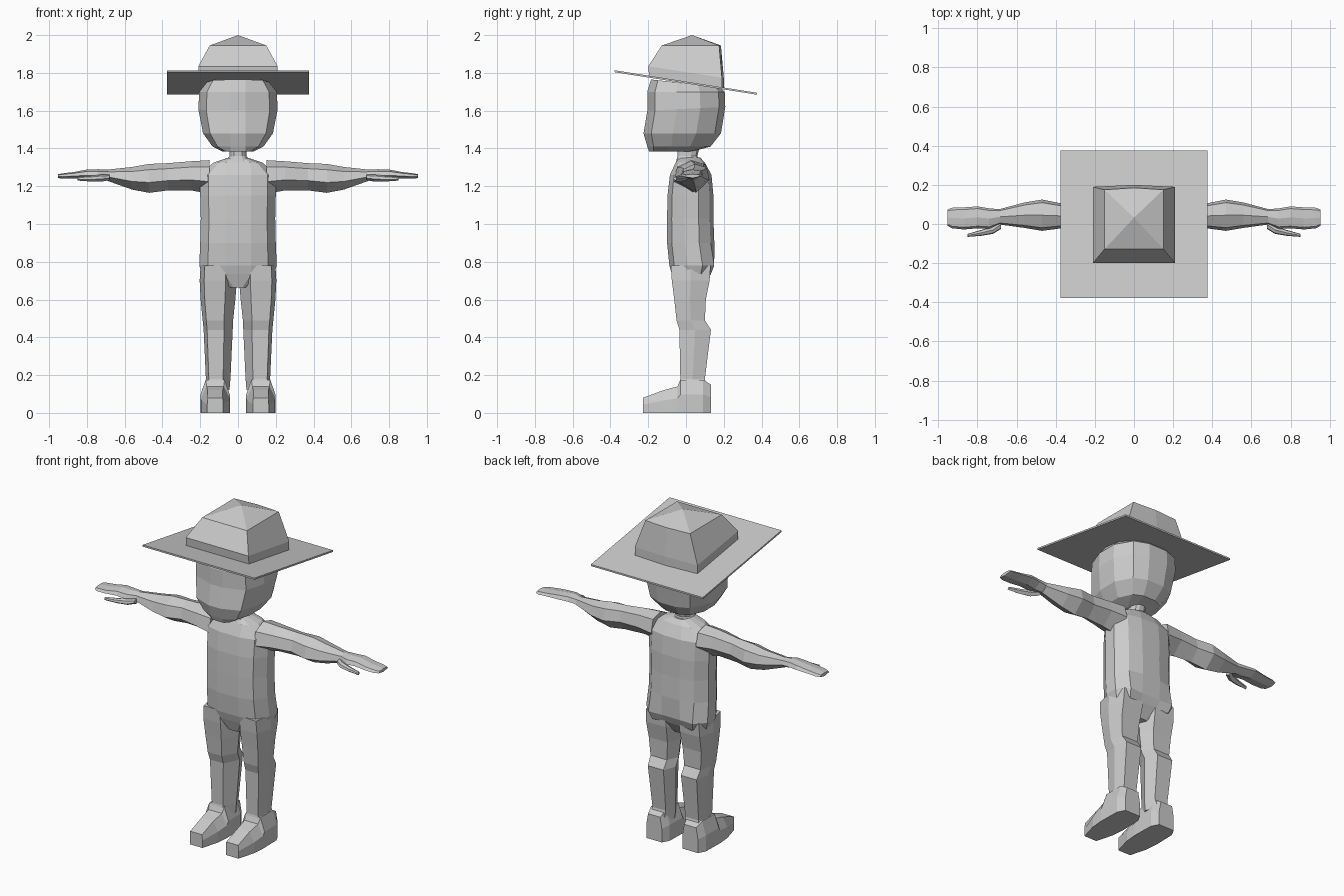
import bpy, bmesh
from mathutils import Vector

grey = bpy.data.materials.new("light_grey")
grey.diffuse_color = (0.6, 0.6, 0.6, 1)


def loft(name, rings, side=1):
    """Skin a closed tube through rings of points; side=-1 mirrors it in x."""
    bm = bmesh.new()
    loops = [[bm.verts.new((p[0] * side, p[1], p[2])) for p in r] for r in rings]
    n = len(loops[0])
    for a, b in zip(loops, loops[1:]):
        for i in range(n):
            j = (i + 1) % n
            bm.faces.new((a[i], a[j], b[j], b[i]))
    bm.faces.new(loops[0][::-1])
    bm.faces.new(loops[-1])
    bmesh.ops.remove_doubles(bm, verts=bm.verts, dist=0.0005)
    bmesh.ops.recalc_face_normals(bm, faces=bm.faces)
    me = bpy.data.meshes.new(name)
    bm.to_mesh(me)
    bm.free()
    me.materials.append(grey)
    ob = bpy.data.objects.new(name, me)
    bpy.context.collection.objects.link(ob)
    return ob


def body_ring(z, w, yf, yb, strip=0.07, corner=0.78, drop=0.0, cleft=0.0):
    """Twelve-sided body section with a narrow front strip; drop lowers the back."""
    d = yb - yf
    s = min(strip, w * 0.5)
    half = [(s, yf), (w * corner, yf + d * 0.10), (w, yf + d * 0.38),
            (w, yf + d * 0.68), (w * 0.72, yb - d * 0.08), (w * 0.3, yb)]
    pts = half + [(-x, y) for x, y in reversed(half)]
    return [(x, y - (cleft if y == yb else 0), z - drop * (y - yf) / d) for x, y in pts]


# torso with shoulders and seat
torso = [(0.665, 0.05, -0.05, 0.08), (0.735, 0.19, -0.075, 0.15), (0.78, 0.205, -0.088, 0.17),
         (0.90, 0.20, -0.10, 0.15), (1.03, 0.197, -0.10, 0.145), (1.15, 0.20, -0.098, 0.145),
         (1.26, 0.20, -0.085, 0.135), (1.325, 0.13, -0.055, 0.10), (1.352, 0.05, -0.035, 0.075)]
loft("torso", [body_ring(*t, cleft=0.025 if 0.7 < t[0] < 0.8 else 0) for t in torso])

# neck
loft("neck", [body_ring(1.32, 0.07, -0.055, 0.08, 0.03),
              body_ring(1.36, 0.045, -0.045, 0.06, 0.03),
              body_ring(1.42, 0.045, -0.045, 0.075, 0.03)])

# head with flat centre strip
head = [(1.383, 0.08, -0.195, 0.03, 0.0), (1.41, 0.135, -0.205, 0.13, 0.0),
        (1.48, 0.185, -0.225, 0.185, 0.0), (1.60, 0.21, -0.205, 0.208, -0.02),
        (1.70, 0.205, -0.205, 0.205, 0.0), (1.765, 0.165, -0.185, 0.18, 0.04)]
loft("head", [body_ring(z, w, f, b, 0.04, 0.80, d) for z, w, f, b, d in head])

# hat brim: thin tilted square
def tilt(y):
    return 1.75 - 0.158 * y


def square(x, y0, y1, lift):
    return [(sx, y, tilt(y) + lift) for sx, y in ((-x, y0), (x, y0), (x, y1), (-x, y1))]


loft("hat_brim", [square(0.375, -0.378, 0.375, -0.006), square(0.375, -0.378, 0.375, 0.004)])

# hat crown: band, sloped sides and pointed top; the fifth point is the back peak
def crown_ring(x, y0, y1, z0, z1, back):
    return [(-x, y0, z0), (x, y0, z0), (x, y1, z1), (0, back, z1), (-x, y1, z1)]


loft("hat_crown", [crown_ring(0.21, -0.195, 0.19, tilt(-0.195), tilt(0.19), 0.20),
                   crown_ring(0.21, -0.20, 0.19, 1.835, 1.775, 0.20),
                   crown_ring(0.15, -0.128, 0.175, 1.945, 1.945, 0.185),
                   [(0, 0.032, 2.0)] * 5])


def leg_ring(z, x0, x1, yf, yb):
    w, d = x1 - x0, yb - yf
    return [(x0 + w * 0.30, yf, z), (x0 + w * 0.88, yf, z), (x1, yf + d * 0.5, z),
            (x0 + w * 0.88, yb, z), (x0 + w * 0.2, yb, z), (x0, yf + d * 0.55, z)]


def arm_ring(x, y0, y1, z0, z1):
    h, d = z1 - z0, y1 - y0
    return [(x, y0, z0 + h * 0.36), (x, y0 + d * 0.1, z0 + h * 0.80), (x, y0 + d * 0.5, z1),
            (x, y0 + d * 0.9, z0 + h * 0.88), (x, y1, z0 + h * 0.45), (x, y0 + d * 0.55, z0)]


def foot_ring(y, w, top, tw):
    c = 0.121
    return [(c - w, y, 0), (c + w, y, 0), (c + w, y, top * 0.55),
            (c + tw, y, top), (c - tw, y, top), (c - w, y, top * 0.55)]


LEG = [(0.78, 0.012, 0.198, -0.08, 0.13), (0.70, 0.006, 0.203, -0.075, 0.125),
       (0.60, 0.014, 0.198, -0.062, 0.105), (0.49, 0.026, 0.187, -0.05, 0.10),
       (0.44, 0.028, 0.182, -0.035, 0.132), (0.18, 0.04, 0.17, -0.03, 0.10),
       (0.12, 0.045, 0.185, -0.045, 0.115)]
ARM = [(0.15, -0.065, 0.12, 1.16, 1.338), (0.25, -0.05, 0.11, 1.178, 1.332),
       (0.37, -0.022, 0.105, 1.178, 1.322), (0.47, -0.035, 0.125, 1.165, 1.318),
       (0.56, -0.02, 0.11, 1.182, 1.302), (0.69, -0.002, 0.075, 1.228, 1.288)]
HAND = [(0.68, 0.0, 0.075, 1.23, 1.288), (0.74, -0.025, 0.08, 1.235, 1.29),
        (0.80, -0.022, 0.09, 1.24, 1.288), (0.87, -0.028, 0.085, 1.242, 1.275),
        (0.93, -0.022, 0.083, 1.24, 1.268), (0.952, -0.01, 0.075, 1.243, 1.264)]
THUMB = [(0.68, -0.025, 0.02, 1.232, 1.262), (0.72, -0.05, -0.01, 1.225, 1.262),
         (0.78, -0.06, -0.03, 1.225, 1.255), (0.85, -0.066, -0.05, 1.23, 1.25)]
FOOT = [(-0.228, 0.042, 0.08, 0.04), (-0.12, 0.072, 0.12, 0.04), (-0.045, 0.078, 0.14, 0.045),
        (-0.03, 0.078, 0.175, 0.05), (0.09, 0.075, 0.175, 0.05), (0.133, 0.052, 0.15, 0.04)]

# limbs, one set per side
for side, tag in ((1, "left"), (-1, "right")):
    loft(tag + "_leg", [leg_ring(*r) for r in LEG], side)
    loft(tag + "_foot", [foot_ring(*r) for r in FOOT], side)
    loft(tag + "_arm", [arm_ring(*r) for r in ARM], side)
    loft(tag + "_hand", [arm_ring(*r) for r in HAND], side)
    loft(tag + "_thumb", [arm_ring(*r) for r in THUMB], side)
